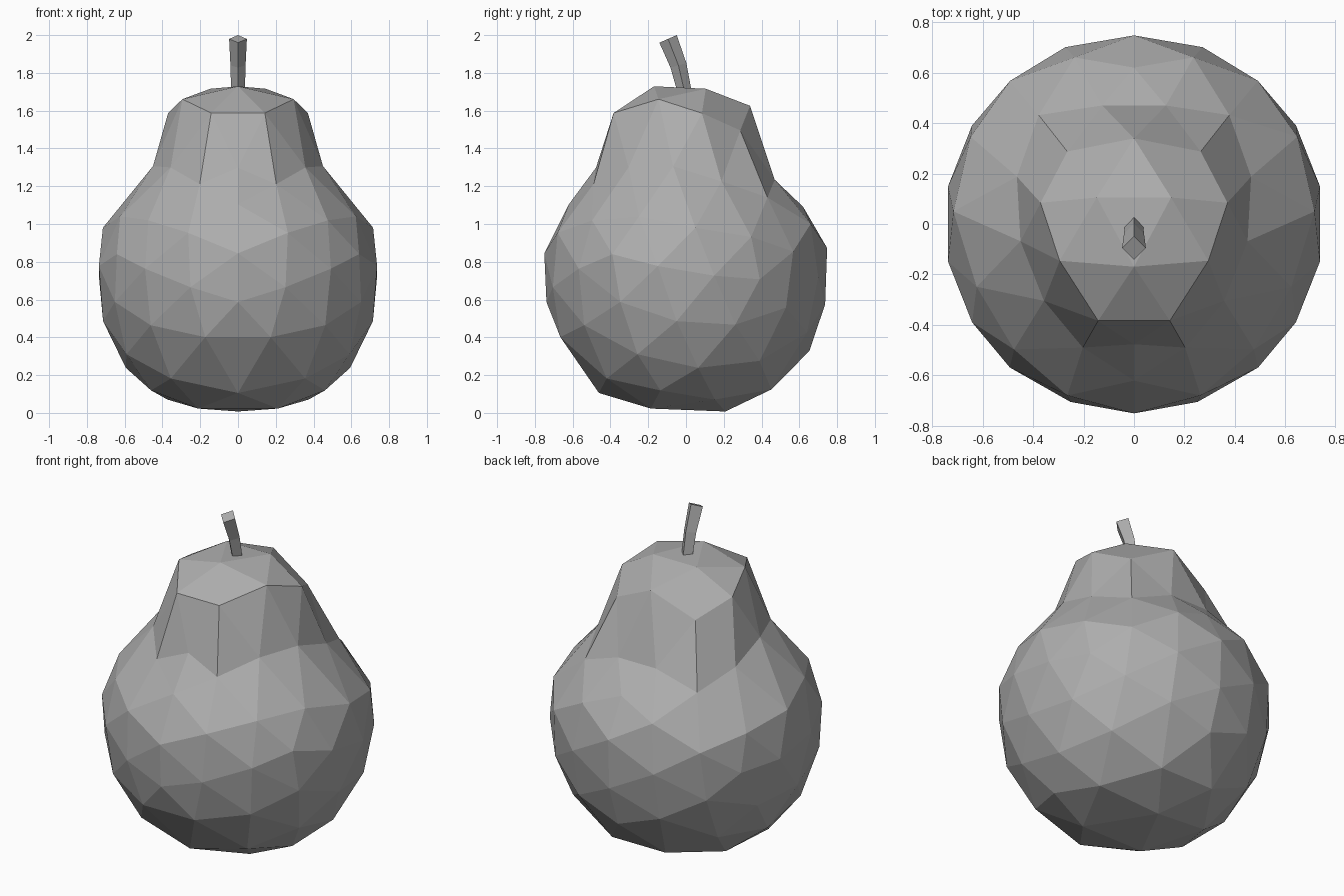
import bpy, bmesh, math
from mathutils import Vector, Matrix

if "Cube" in bpy.data.objects:
    bpy.data.objects.remove(bpy.data.objects["Cube"], do_unlink=True)

# One plain grey for the whole fruit
grey = bpy.data.materials.new("plain_grey")
grey.use_nodes = True
grey.diffuse_color = (0.42, 0.42, 0.42, 1)
bsdf = next(n for n in grey.node_tree.nodes if n.type == 'BSDF_PRINCIPLED')
bsdf.inputs["Base Color"].default_value = (0.42, 0.42, 0.42, 1)


def finish(bm, name):
    bmesh.ops.recalc_face_normals(bm, faces=bm.faces)
    mesh = bpy.data.meshes.new(name)
    bm.to_mesh(mesh)
    bm.free()
    mesh.materials.append(grey)
    obj = bpy.data.objects.new(name, mesh)
    bpy.context.collection.objects.link(obj)
    return obj


# Upper pear profile: (degrees from the top, height, radius)
PROFILE = [(0, 1.74, 0.0), (10, 1.73, 0.14), (16, 1.715, 0.20), (26, 1.66, 0.32),
           (31.5, 1.625, 0.365), (34, 1.57, 0.395), (39, 1.49, 0.41), (47, 1.31, 0.45),
           (53, 1.22, 0.51), (60, 1.14, 0.58), (65, 1.06, 0.655), (70, 0.97, 0.725),
           (80, 0.86, 0.75), (90, 0.75, 0.752)]
HEIGHTS = [(t, z) for t, z, r in PROFILE]
RADII = [(z, r) for t, z, r in reversed(PROFILE)]


def interpolate(table, x):
    for (x0, y0), (x1, y1) in zip(table, table[1:]):
        if x <= x1:
            return y0 + (y1 - y0) * (x - x0) / (x1 - x0)
    return table[-1][1]


def pear_point(p):
    """Move a point of the unit sphere onto the pear."""
    theta = math.degrees(math.acos(max(-1, min(1, p.z))))
    side = max(math.hypot(p.x, p.y), 1e-6)
    z = interpolate(HEIGHTS, theta) if theta < 90 else 0.75 + 0.755 * p.z
    # facet rows sit higher on the front and back than on the sides
    if 50 < theta < 148:
        bump = min(1, 1.6 * math.sin(math.pi * (theta - 50) / 98))
        z += 0.11 * bump * (p.y / side) ** 2
    # rounded belly with a full, slightly flattened underside
    if z < 0.75:
        r = 0.752 * (1 - ((z - 0.75) / 0.755) ** 2) ** 0.375
    else:
        r = interpolate(RADII, z)
    # the neck leans a little to the front
    lean = 0.025 * max(0, min(1, (z - 1.0) / 0.4))
    return Vector((p.x / side * r, p.y / side * r - lean, z))


# Body: icosahedron with each edge cut in three, tilted, shaped as a pear
bm = bmesh.new()
g = (1 + math.sqrt(5)) / 2
for a in (-1, 1):
    for b in (-g, g):
        for co in ((a, 0, b), (b, a, 0), (0, b, a)):
            bm.verts.new(co)
bmesh.ops.convex_hull(bm, input=bm.verts[:])
bmesh.ops.subdivide_edges(bm, edges=bm.edges[:], cuts=2, use_grid_fill=True)
bmesh.ops.triangulate(bm, faces=bm.faces[:])
tilt = Matrix.Rotation(math.radians(-10.5), 3, 'X')
for v in bm.verts:
    v.co = pear_point(tilt @ v.co.normalized())
finish(bm, "pear_body")

# Stem: four-sided, bent forward, widening to a slanted tip
# (y, z, half width, half depth, rise from front to back)
RINGS = [(-0.003, 1.68, 0.036, 0.036, 0.005),
         (-0.04, 1.84, 0.04, 0.042, 0.012),
         (-0.095, 1.98, 0.047, 0.046, 0.02)]
bm = bmesh.new()
rings = []
for y, z, w, d, s in RINGS:
    rings.append([bm.verts.new(c) for c in ((0, y - d, z - s), (w, y, z),
                                            (0, y + d, z + s), (-w, y, z))])
for lo, hi in zip(rings, rings[1:]):
    for i in range(4):
        j = (i + 1) % 4
        bm.faces.new((lo[i], lo[j], hi[j], hi[i]))
bm.faces.new(rings[0][::-1])
bm.faces.new(rings[-1])
finish(bm, "stem")
